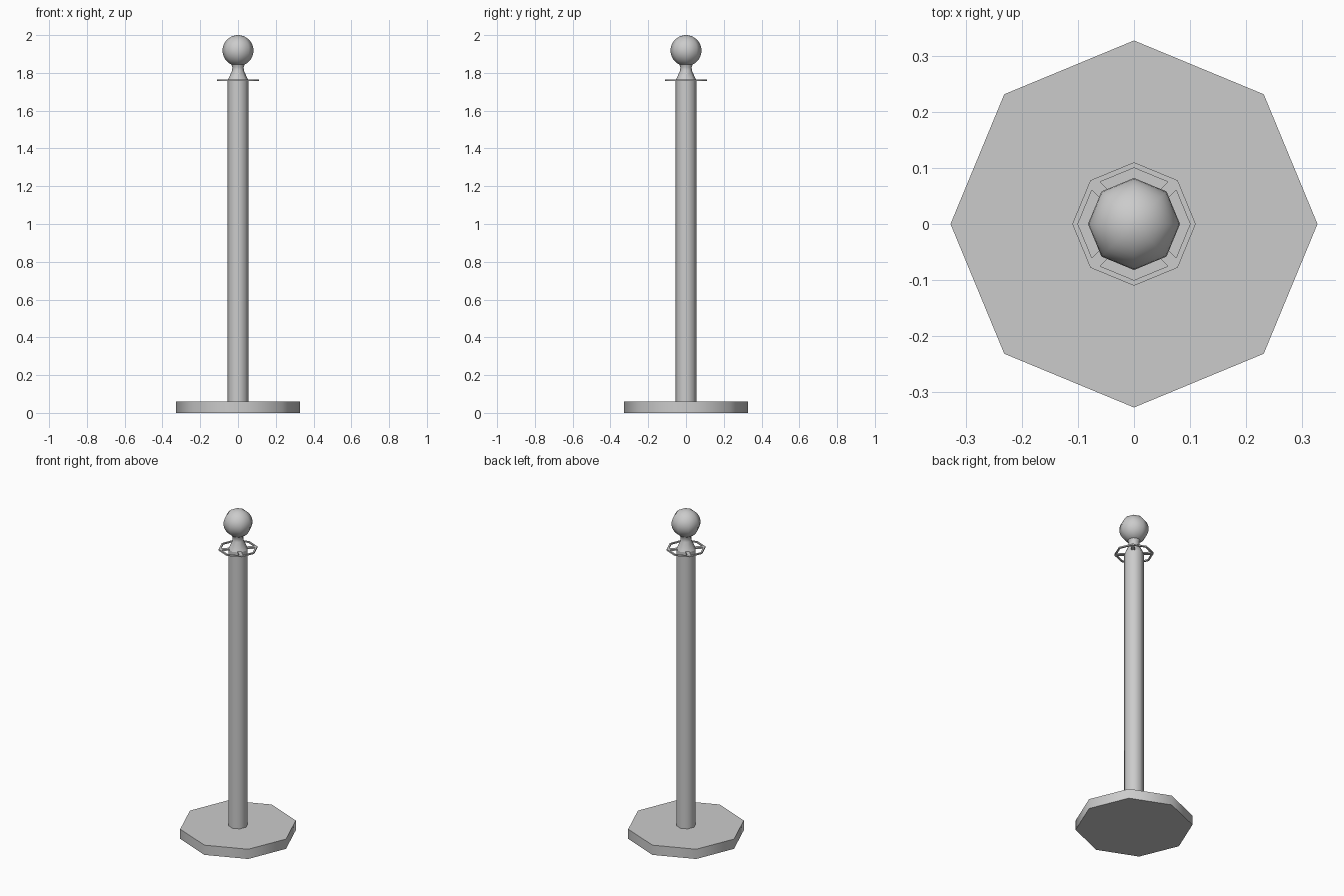
import bpy, bmesh, math

if "Cube" in bpy.data.objects:
    bpy.data.objects.remove(bpy.data.objects["Cube"])

SIDES = 8


def finish(name, bm, angle):
    bmesh.ops.remove_doubles(bm, verts=bm.verts, dist=1e-5)
    bmesh.ops.recalc_face_normals(bm, faces=bm.faces)
    mesh = bpy.data.meshes.new(name)
    bm.to_mesh(mesh)
    bm.free()
    ob = bpy.data.objects.new(name, mesh)
    bpy.context.collection.objects.link(ob)
    bpy.ops.object.select_all(action='DESELECT')
    ob.select_set(True)
    bpy.context.view_layer.objects.active = ob
    bpy.ops.object.shade_smooth_by_angle(angle=math.radians(angle))
    return ob


def lathe(name, profile, closed=False, angle=50):
    """Turn a (radius, z) profile into an eight-sided solid."""
    bm = bmesh.new()
    vs = [bm.verts.new((r, 0, z)) for r, z in profile]
    pairs = list(zip(vs, vs[1:])) + ([(vs[-1], vs[0])] if closed else [])
    es = [bm.edges.new(p) for p in pairs]
    bmesh.ops.spin(bm, geom=vs + es, cent=(0, 0, 0), axis=(0, 0, 1),
                   angle=math.tau, steps=SIDES, use_merge=True)
    return finish(name, bm, angle)


# Base plate and post
lathe("base", [(0, 0), (0.327, 0), (0.327, 0.06), (0, 0.06)])
lathe("post", [(0, 0.06), (0.055, 0.06), (0.055, 1.76), (0, 1.76)])

# Tapered neck
lathe("neck", [(0.055, 1.76), (0.031, 1.812), (0.03, 1.83), (0.036, 1.846)])

# Ball finial, finely stepped in height
R, CZ, N = 0.082, 1.918, 16
ball = [(R * math.sin(math.pi * i / N), CZ - R * math.cos(math.pi * i / N))
        for i in range(N + 1)]
lathe("ball_finial", ball)

# Rope ring: thin octagonal rim carried by four diagonal spokes
Z0, Z1 = 1.756, 1.764
lathe("rope_ring", [(0.1, Z0), (0.11, Z0), (0.11, Z1), (0.1, Z1)], closed=True)
for i in range(4):
    bm = bmesh.new()
    bmesh.ops.create_cube(bm, size=1)
    bmesh.ops.scale(bm, vec=(0.06, 0.021, Z1 - Z0), verts=bm.verts)
    bmesh.ops.translate(bm, vec=(0.075, 0, (Z0 + Z1) / 2), verts=bm.verts)
    spoke = finish(f"ring_spoke_{i + 1}", bm, 30)
    spoke.rotation_euler.z = math.radians(45 + 90 * i)
